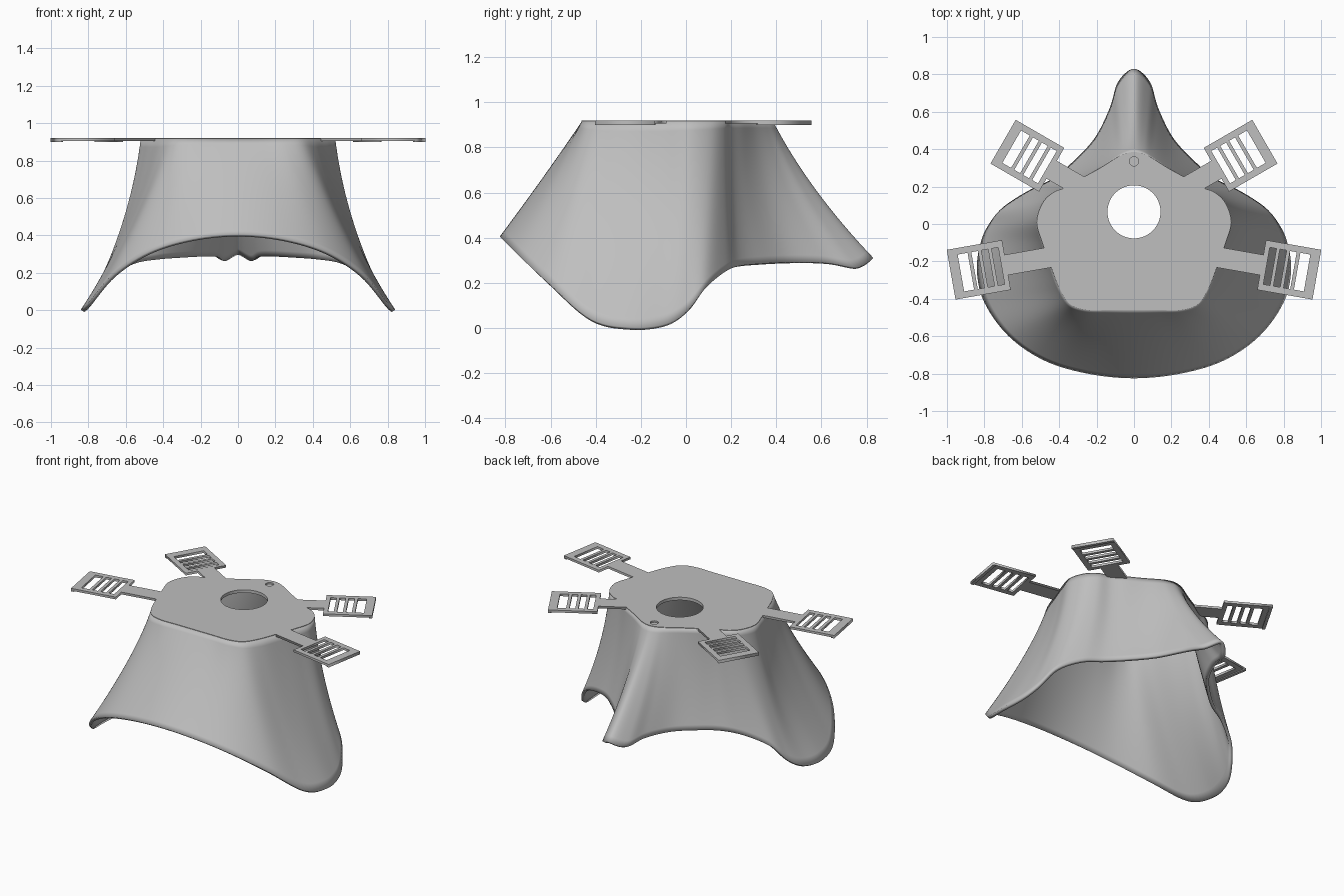
import bpy
import math
from mathutils import Vector, Matrix

cube = bpy.data.objects.get("Cube")
if cube:
    bpy.data.objects.remove(cube, do_unlink=True)

TOP = 0.92        # height of the flat top
WALL = 0.02       # wall thickness
ROWS = 20         # rings down the shell
STEPS = 7         # spline steps between stations

# Single matte grey
grey = bpy.data.materials.new("matte grey")
grey.use_nodes = True
colour = (0.52, 0.52, 0.52, 1)
grey.diffuse_color = colour
grey.node_tree.nodes["Principled BSDF"].inputs["Base Color"].default_value = colour


def add_object(name, mesh):
    obj = bpy.data.objects.new(name, mesh)
    bpy.context.collection.objects.link(obj)
    mesh.materials.clear()
    mesh.materials.append(grey)
    return obj


def flat_part(name, loops, low, high):
    """Flat plate from an outline followed by any holes."""
    curve = bpy.data.curves.new(name + " outline", "CURVE")
    curve.dimensions = "2D"
    curve.fill_mode = "BOTH"
    curve.extrude = (high - low) / 2
    for loop in loops:
        spline = curve.splines.new("POLY")
        spline.points.add(len(loop) - 1)
        spline.use_cyclic_u = True
        for point, (x, y) in zip(spline.points, loop):
            point.co = (x, y, 0, 1)
    helper = bpy.data.objects.new(name + " helper", curve)
    bpy.context.collection.objects.link(helper)
    bpy.context.view_layer.update()
    mesh = bpy.data.meshes.new_from_object(
        helper.evaluated_get(bpy.context.evaluated_depsgraph_get()))
    bpy.data.objects.remove(helper, do_unlink=True)
    mesh.transform(Matrix.Translation((0, 0, (low + high) / 2)))
    return add_object(name, mesh)


def circle(x, y, radius, count=48):
    angles = [math.tau * i / count for i in range(count)]
    return [(x + radius * math.cos(a), y + radius * math.sin(a)) for a in angles]


def rect(u0, u1, half):
    return [(u0, -half), (u1, -half), (u1, half), (u0, half)]


def spline_point(a, b, c, d, t):
    return (b * 2 + (c - a) * t + (a * 2 - b * 5 + c * 4 - d) * t ** 2
            + (b * 3 - a - c * 3 + d) * t ** 3) / 2


# Stations from front to back: top x, top y, rim x, rim y, rim z, flare
half = [
    (0, -.46, 0, -.825, .405, .05),
    (.13, -.46, .25, -.8, .38, .05),
    (.25, -.46, .48, -.73, .31, .1),
    (.34, -.43, .67, -.6, .19, .2),
    (.4, -.34, .8, -.42, .04, .4),
    (.45, -.21, .84, -.25, .003, .55),
    (.49, -.1, .82, -.1, .015, .6),
    (.52, .01, .775, 0, .07, .6),
    (.49, .11, .7, .09, .18, .6),
    (.43, .17, .57, .175, .25, .7),
    (.35, .2, .44, .24, .275, .8),
    (.27, .25, .33, .33, .285, .8),
    (.18, .3, .21, .46, .292, .6),
    (.1, .35, .13, .62, .29, .45),
    (.05, .375, .085, .76, .27, .35),
    (0, .385, 0, .83, .31, .3),
]
stations = [Vector(s) for s in half]
for s in half[-2:0:-1]:
    stations.append(Vector((-s[0], s[1], -s[2]) + s[3:]))
count = len(stations)
ring = []
for i in range(count):
    a, b, c, d = (stations[(i + k) % count] for k in (-1, 0, 1, 2))
    ring += [spline_point(a, b, c, d, k / STEPS) for k in range(STEPS)]

# Flared shell lofted from the top outline to the wavy rim
verts, faces = [], []
start = TOP - 0.003
for tx, ty, rx, ry, rz, flare in ring:
    for j in range(ROWS + 1):
        t = j / ROWS
        h = t * (1 - flare) + flare * t * t
        verts.append((tx + (rx - tx) * h, ty + (ry - ty) * h,
                      start + (max(rz, 0) - start) * t))
n, m = len(ring), ROWS + 1
for i in range(n):
    k = (i + 1) % n
    for j in range(ROWS):
        faces.append((i * m + j, i * m + j + 1, k * m + j + 1, k * m + j))
mesh = bpy.data.meshes.new("shell")
mesh.from_pydata(verts, [], faces)
shell = add_object("shell", mesh)
solid = shell.modifiers.new("wall", "SOLIDIFY")
solid.thickness = WALL
solid.offset = -1
bpy.ops.object.select_all(action="DESELECT")
shell.select_set(True)
bpy.context.view_layer.objects.active = shell
bpy.ops.object.shade_smooth_by_angle(angle=math.radians(40))

# Top plate in two layers: port hole through both, small recess in the upper
outline = [(p[0], p[1]) for p in ring]
port = circle(0, 0.065, 0.142)
recess = circle(0, 0.335, 0.025, 20)
middle = TOP - WALL / 2
flat_part("top_plate", [outline, port, recess], middle, TOP)
flat_part("top_plate_base", [outline, port], TOP - WALL, middle)

# Strap arms with slotted buckles, laid out along their own axis
END, SIDE, ARM = 0.15, 0.135, 0.055
slots = [rect(u - w, u + w, 0.1) for u, w in
         ((-.105, .018), (-.05, .018), (.005, .018), (.07, .027))]
for name, x, y, angle, reach in (("rear", .57, .365, 30, .33),
                                 ("front", .83, -.245, -10, .4)):
    frame = [(-reach, -ARM), (-END, -ARM), (-END, -SIDE), (END, -SIDE),
             (END, SIDE), (-END, SIDE), (-END, ARM), (-reach, ARM)]
    for side, sign in (("left", 1), ("right", -1)):
        turn = math.radians(angle if sign > 0 else 180 - angle)
        place = Matrix.Translation((sign * x, y, 0)) @ Matrix.Rotation(turn, 4, "Z")
        strap = flat_part(f"{name}_{side}_buckle", [frame] + slots, TOP - 0.015, TOP)
        lip = flat_part(f"{name}_{side}_buckle_lip", [rect(END - 0.02, END, SIDE)],
                        TOP - WALL, TOP - 0.014)
        for part in (strap, lip):
            part.data.transform(place)
